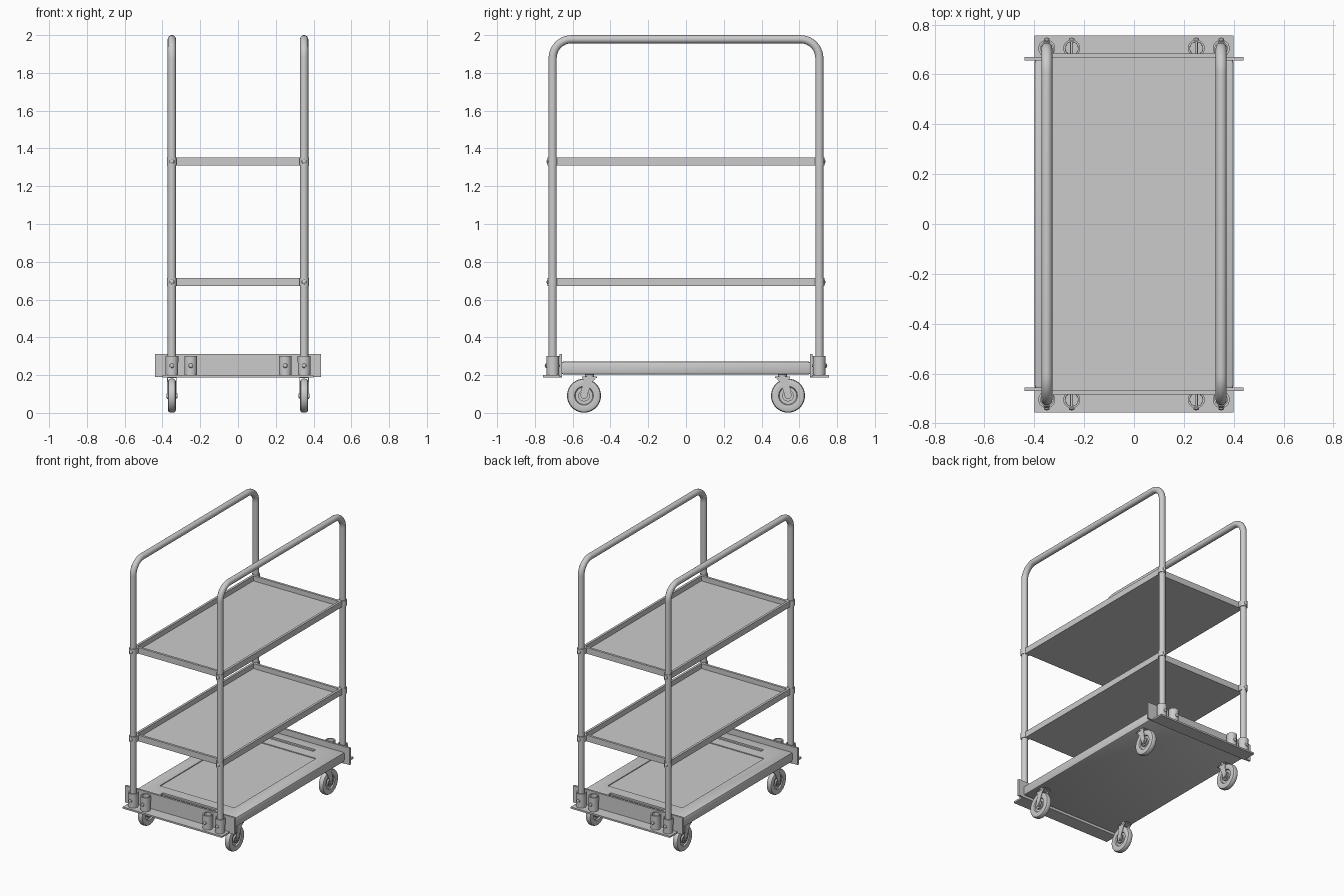
import bpy, bmesh, math
from mathutils import Matrix, Vector

if "Cube" in bpy.data.objects:
    bpy.data.objects.remove(bpy.data.objects["Cube"])


def finish(bm, name, smooth=True):
    bmesh.ops.recalc_face_normals(bm, faces=bm.faces)
    me = bpy.data.meshes.new(name)
    bm.to_mesh(me)
    bm.free()
    ob = bpy.data.objects.new(name, me)
    bpy.context.collection.objects.link(ob)
    if smooth:
        bpy.ops.object.select_all(action='DESELECT')
        ob.select_set(True)
        bpy.context.view_layer.objects.active = ob
        bpy.ops.object.shade_smooth_by_angle(angle=math.radians(35))
    return ob


def box(name, x0, x1, y0, y1, z0, z1, bevel=0):
    bm = bmesh.new()
    bmesh.ops.create_cube(bm, size=1)
    for v in bm.verts:
        v.co = Vector(((x0 + x1) / 2 + v.co.x * (x1 - x0),
                       (y0 + y1) / 2 + v.co.y * (y1 - y0),
                       (z0 + z1) / 2 + v.co.z * (z1 - z0)))
    if bevel:
        bmesh.ops.bevel(bm, geom=list(bm.edges), offset=bevel, segments=2,
                        profile=0.5, affect='EDGES')
    return finish(bm, name, bool(bevel))


def lathe(name, profile, loc, axis='Z', n=32):
    """Closed (radius, height) profile spun about an axis through loc."""
    bm = bmesh.new()
    vs = [bm.verts.new((r, 0, h)) for r, h in profile]
    es = [bm.edges.new((vs[i], vs[(i + 1) % len(vs)])) for i in range(len(vs))]
    bmesh.ops.spin(bm, geom=vs + es, cent=(0, 0, 0), axis=(0, 0, 1),
                   angle=2 * math.pi, steps=n, use_merge=True)
    bmesh.ops.remove_doubles(bm, verts=bm.verts, dist=1e-5)
    bmesh.ops.dissolve_degenerate(bm, edges=bm.edges, dist=1e-6)
    rot = {'X': Matrix.Rotation(math.pi / 2, 4, 'Y'),
           'Y': Matrix.Rotation(-math.pi / 2, 4, 'X'), 'Z': Matrix()}[axis]
    bm.transform(Matrix.Translation(loc) @ rot)
    return finish(bm, name)


def rod(name, r, h0, h1, loc, axis='Z', n=20):
    return lathe(name, [(0, h0), (r, h0), (r, h1), (0, h1)], loc, axis, n)


def groove(bm, x0, x1, y0, y1, z, depth):
    """Sunken rectangle outline cutter block."""
    m = Matrix.Translation(((x0 + x1) / 2, (y0 + y1) / 2, z)) @ \
        Matrix.Diagonal((x1 - x0, y1 - y0, depth * 2, 1))
    bmesh.ops.create_cube(bm, size=1, matrix=m)


def cut(ob, bm, name):
    cutter = finish(bm, name, False)
    cutter.hide_render = True
    mod = ob.modifiers.new("cut", 'BOOLEAN')
    mod.object, mod.operation, mod.solver = cutter, 'DIFFERENCE', 'EXACT'
    bpy.context.view_layer.objects.active = ob
    bpy.ops.object.modifier_apply(modifier=mod.name)
    bpy.data.objects.remove(cutter)


# Deck with a sunken centre panel and two hand slots
deck = box("deck", -.40, .40, -.66, .66, .203, .272, .012)
bm = bmesh.new()
groove(bm, -.30, .30, -.47, .47, .272, .006)
for s in (-1, 1):
    groove(bm, -.22, .22, s * .565 - .015, s * .565 + .015, .272, .012)
cut(deck, bm, "deck_cutter")

# End brackets: upright plate, flange, four hollow sockets with pins
for s in (-1, 1):
    box("end_plate", -.44, .44, *sorted((s * .656, s * .670)), .19, .312)
    box("end_flange", -.40, .40, *sorted((s * .656, s * .756)), .188, .200)
    for x in (-.35, -.25, .25, .35):
        p = (x, s * .705, 0)
        lathe("tube_socket", [(.033, .19), (.034, .302), (.026, .302), (.025, .19)], p)
        rod("socket_pin", .006, -.036, .036, (x, s * .705, .25), 'Y', 12)
        lathe("socket_bolt", [(0, 0), (.012, 0), (.011, .005), (.006, .009), (0, .010)] if s > 0 else
              [(0, 0), (.012, 0), (.011, -.005), (.006, -.009), (0, -.010)],
              (x, s * .738, .25), 'Y', 16)

# Bent side tubes
for x in (-.35, .35):
    R, Y, Z = .10, .706, 1.978
    pts = [(x, -Y, .20)]
    for k in range(11):
        a = math.pi - k * math.pi / 20
        pts.append((x, -Y + R + R * math.cos(a), Z - R + R * math.sin(a)))
    pts += [(px, -py, pz) for px, py, pz in reversed(pts)]
    cu = bpy.data.curves.new("side_tube", 'CURVE')
    cu.dimensions, cu.bevel_depth, cu.bevel_resolution = '3D', .022, 5
    cu.use_fill_caps = True
    sp = cu.splines.new('POLY')
    sp.points.add(len(pts) - 1)
    for q, c in zip(sp.points, pts):
        q.co = (*c, 1)
    sp.use_smooth = True
    bpy.context.collection.objects.link(bpy.data.objects.new("side_tube", cu))

# Tray shelves with corner clamps and bolts
for z in (.671, 1.309):
    tray = box("shelf_tray", -.36, .36, -.684, .684, z, z + .044)
    bm = bmesh.new()
    groove(bm, -.343, .343, -.667, .667, z + .044, .036)
    cut(tray, bm, "tray_cutter")
    for x in (-.35, .35):
        for s in (-1, 1):
            y = s * .706
            lathe("shelf_clamp", [(.021, z), (.026, z), (.026, z + .044), (.021, z + .044)], (x, y, 0))
            sx = 1 if x > 0 else -1
            box("clamp_tab", *sorted((x - sx * .018, x - sx * .026)),
                *sorted((s * .68, s * .712)), z, z + .044)
            d = s * .006
            lathe("clamp_bolt", [(0, -d), (.014, -d), (.012, d * .6), (.006, d * 1.4), (0, d * 1.5)],
                  (x, s * .729, z + .022), 'Y', 16)

# Casters: wheel with recessed sides, fork, axle and swivel head
wheel = [(.010, -.014), (.026, -.014), (.026, -.020), (.030, -.020), (.030, -.008),
         (.046, -.008), (.050, -.017), (.078, -.021), (.086, -.017), (.090, -.008)]
wheel += [(r, -h) for r, h in reversed(wheel)]
for x in (-.35, .35):
    for s in (-1, 1):
        cy = s * .54
        lathe("caster_wheel", wheel, (x, cy, .091), 'X', 40)
        rod("caster_axle", .012, -.029, .029, (x, cy, .091), 'X', 16)
        rod("caster_swivel", .024, .188, .205, (x, s * .51, 0))
        box("caster_fork_top", x - .027, x + .027, *sorted((s * .47, s * .55)), .184, .192)
        for e in (-1, 1):
            # fork arm tapering from the head down to the axle
            prof = [(s * .472, .19), (s * .548, .19), (s * .545, .165), (cy + s * .018, .10)]
            for k in range(7):
                a = -k * math.pi / 6
                prof.append((cy + s * .018 * math.cos(a), .091 + .018 * math.sin(a)))
            prof += [(cy - s * .018, .10), (s * .495, .165)]
            bm = bmesh.new()
            f = bm.faces.new([bm.verts.new((x + e * .0215, py, pz)) for py, pz in prof])
            ext = bmesh.ops.extrude_face_region(bm, geom=[f])
            bmesh.ops.translate(bm, vec=(e * .004, 0, 0),
                                verts=[v for v in ext["geom"] if isinstance(v, bmesh.types.BMVert)])
            finish(bm, "caster_fork_arm", False)
